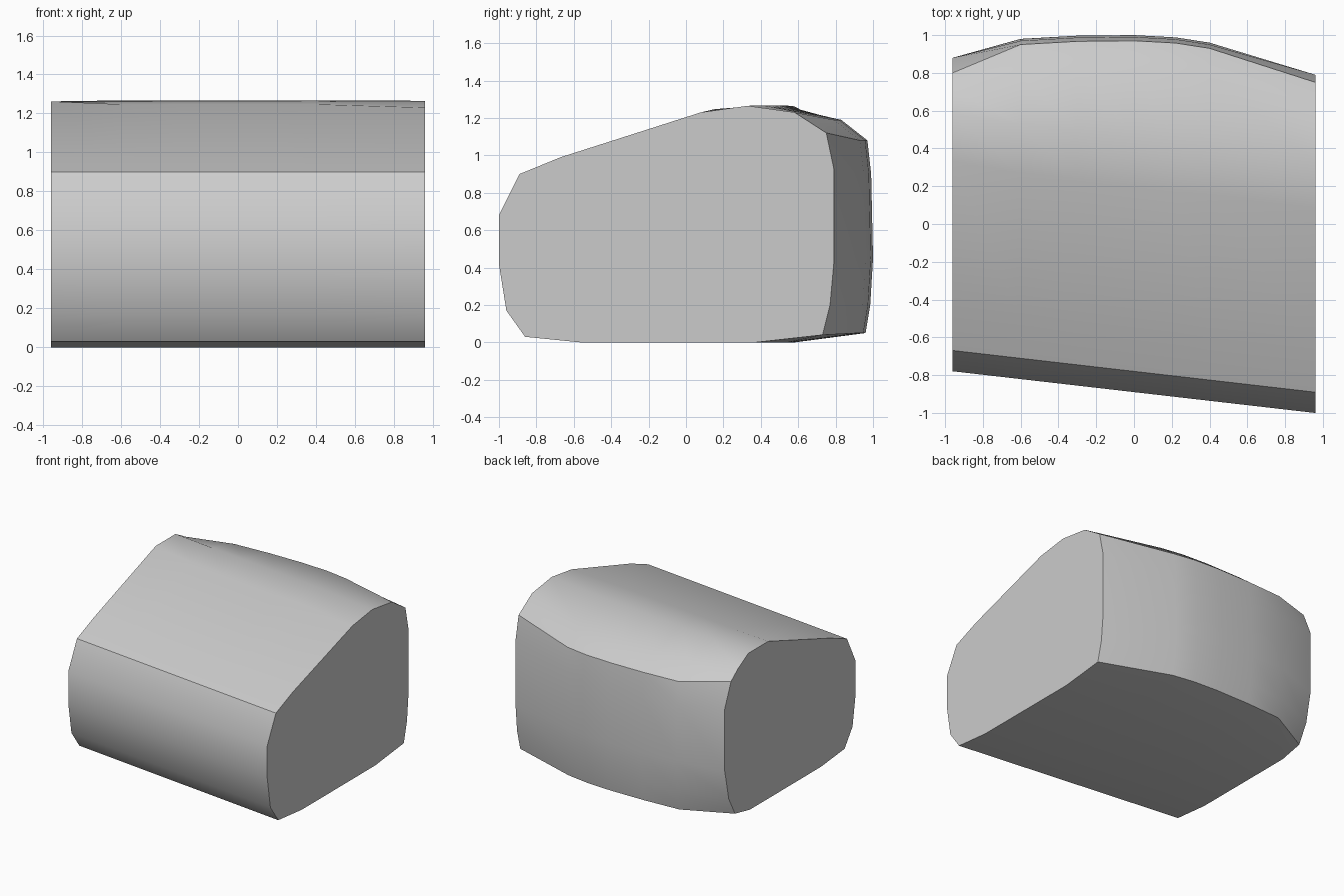
import bpy, bmesh, math

cube = bpy.data.objects.get("Cube")
if cube:
    bpy.data.objects.remove(cube, do_unlink=True)

mat = bpy.data.materials.new("plain_grey")
mat.use_nodes = True
grey = (0.6, 0.6, 0.6, 1)
mat.diffuse_color = grey
mat.node_tree.nodes["Principled BSDF"].inputs["Base Color"].default_value = grey

HALF = 0.96    # half width
SKEW = 0.115   # the front slants back towards -x

# Front half of the cross-section (y, z) at x = 0, bottom to top
front = [(-0.45, 0), (-0.75, 0.03), (-0.85, 0.17), (-0.89, 0.42),
         (-0.89, 0.68), (-0.78, 0.9), (-0.56, 0.99)]

# Rear half (y, z), top to bottom, at both ends and in the bulging middle
rear_left = [(0.08, 1.23), (0.33, 1.265), (0.58, 1.23), (0.75, 1.12), (0.79, 0.93),
             (0.79, 0.42), (0.77, 0.2), (0.73, 0.04), (0.37, 0)]
rear_middle = [(0.2, 1.247), (0.46, 1.267), (0.83, 1.19), (0.97, 1.08), (0.99, 0.9),
               (1.0, 0.45), (0.985, 0.2), (0.96, 0.05), (0.58, 0)]
rear_right = [(0.33, 1.262), (0.58, 1.262), (0.71, 1.19), (0.8, 1.12), (0.88, 0.93),
              (0.88, 0.43), (0.83, 0.19), (0.75, 0.04), (0.56, 0)]


def middle(x, inset):
    """Middle section moved to x: crest follows the slant, rear is inset."""
    return [(y - SKEW * x if i < 2 else y - inset, z)
            for i, (y, z) in enumerate(rear_middle)]


sections = [(HALF, rear_left), (0.4, middle(0.4, 0.04)), (0.22, middle(0.22, 0.012)),
            (0, rear_middle), (-0.3, middle(-0.3, 0.003)),
            (-0.6, middle(-0.6, 0.02)), (-HALF, rear_right)]

# Loft the sections and close both ends
bm = bmesh.new()
rings = []
for x, rear in sections:
    profile = [(y - SKEW * x, z) for y, z in front] + rear
    rings.append([bm.verts.new((x, y, z)) for y, z in profile])
count = len(rings[0])
for a, b in zip(rings, rings[1:]):
    for i in range(count):
        j = (i + 1) % count
        bm.faces.new((a[i], a[j], b[j], b[i]))
bm.faces.new(rings[0])
bm.faces.new(rings[-1])
bmesh.ops.recalc_face_normals(bm, faces=bm.faces)

mesh = bpy.data.meshes.new("rounded_block")
bm.to_mesh(mesh)
bm.free()
mesh.materials.append(mat)
block = bpy.data.objects.new("rounded_block", mesh)
bpy.context.collection.objects.link(block)
bpy.context.view_layer.objects.active = block
block.select_set(True)
bpy.ops.object.shade_smooth_by_angle(angle=math.radians(32))
